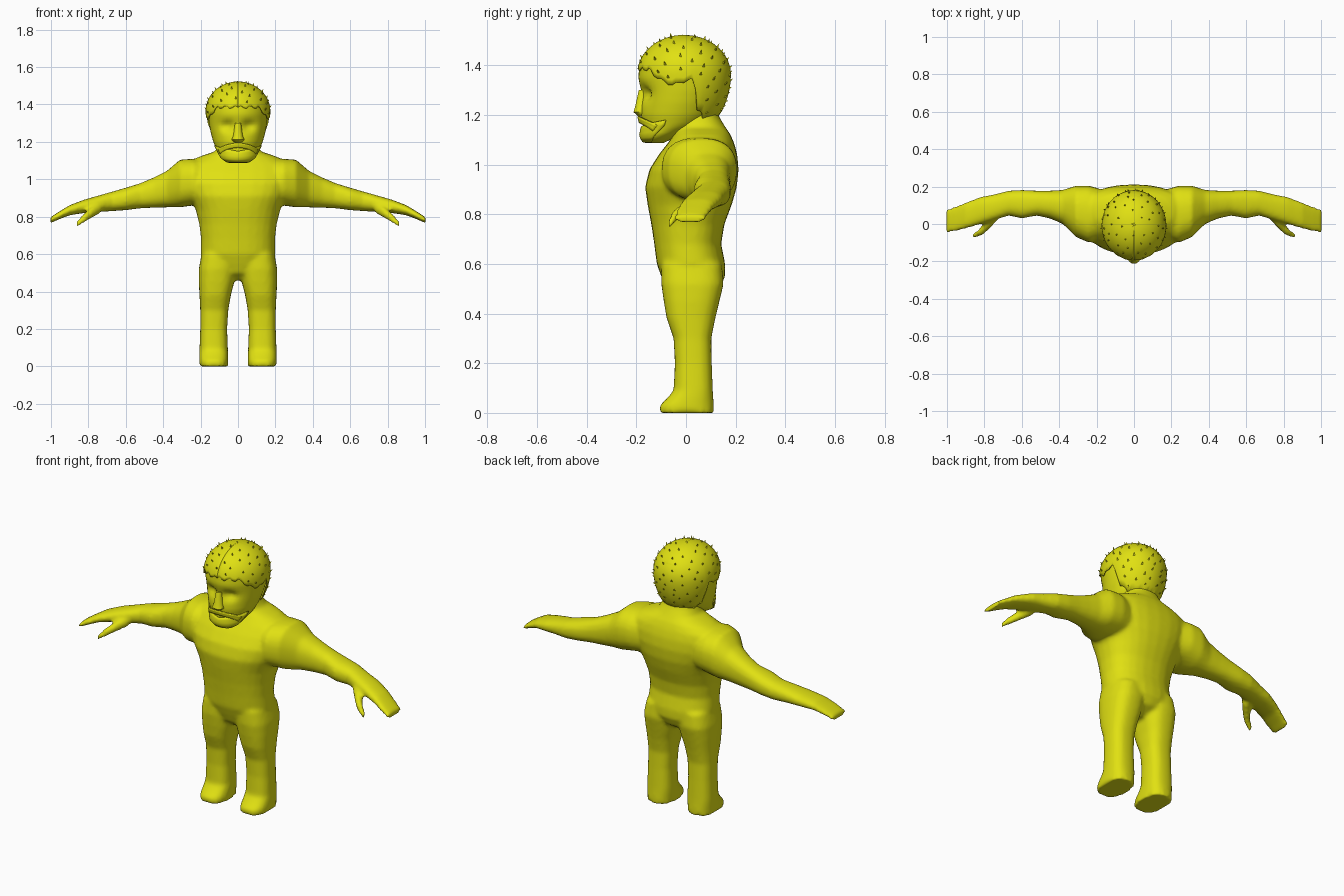
import bpy, bmesh, math, random
from mathutils import Vector, Matrix

if "Cube" in bpy.data.objects:
    bpy.data.objects.remove(bpy.data.objects["Cube"])

random.seed(4)
mat = bpy.data.materials.new("yellow")
mat.diffuse_color = (0.75, 0.75, 0.006, 1)
mat.use_nodes = True
mat.node_tree.nodes["Principled BSDF"].inputs["Base Color"].default_value = mat.diffuse_color


def finish(bm, name, angle=60):
    bmesh.ops.recalc_face_normals(bm, faces=bm.faces)
    me = bpy.data.meshes.new(name)
    bm.to_mesh(me)
    bm.free()
    me.materials.append(mat)
    ob = bpy.data.objects.new(name, me)
    bpy.context.collection.objects.link(ob)
    bpy.ops.object.select_all(action='DESELECT')
    ob.select_set(True)
    bpy.context.view_layer.objects.active = ob
    bpy.ops.object.shade_smooth_by_angle(angle=math.radians(angle))
    return ob


def loft(bm, rings):
    """Skin a list of closed rings of points and cap both ends."""
    loops = [[bm.verts.new(p) for p in r] for r in rings]
    n = len(loops[0])
    for a, b in zip(loops, loops[1:]):
        for i in range(n):
            j = (i + 1) % n
            bm.faces.new((a[i], a[j], b[j], b[i]))
    bm.faces.new(loops[0])
    bm.faces.new(loops[-1])


def oval(n=28, power=2.0):
    for i in range(n):
        a = math.tau * i / n
        c, s = math.cos(a), math.sin(a)
        yield (math.copysign(abs(c) ** (2 / power), c),
               math.copysign(abs(s) ** (2 / power), s))


def upright(rows, power=2.3):
    """Rows of height, centre x, half width, front y, back y."""
    return [[(cx + w * c, (f + b) / 2 + (b - f) / 2 * s, z) for c, s in oval(power=power)]
            for z, cx, w, f, b in rows]


# Body: torso, legs, arms and thumbs fused into one skin
torso = [(0.46, 0, 0.04, -0.03, 0.07), (0.50, 0, 0.11, -0.08, 0.135),
         (0.55, 0, 0.18, -0.10, 0.158), (0.60, 0, 0.20, -0.118, 0.158),
         (0.68, 0, 0.198, -0.128, 0.142), (0.76, 0, 0.207, -0.140, 0.155),
         (0.84, 0, 0.227, -0.155, 0.185), (0.91, 0, 0.262, -0.165, 0.205),
         (0.98, 0, 0.295, -0.148, 0.212), (1.04, 0, 0.30, -0.110, 0.207),
         (1.085, 0, 0.28, -0.075, 0.195), (1.12, 0, 0.21, -0.05, 0.18),
         (1.15, 0, 0.12, -0.045, 0.16), (1.19, 0, 0.10, -0.05, 0.135),
         (1.25, 0, 0.095, -0.05, 0.115)]
leg = [(0.0, 0.13, 0.077, -0.108, 0.112), (0.03, 0.13, 0.077, -0.106, 0.112),
       (0.06, 0.13, 0.077, -0.075, 0.11), (0.09, 0.13, 0.076, -0.05, 0.108),
       (0.2, 0.13, 0.072, -0.045, 0.104), (0.3, 0.127, 0.075, -0.05, 0.102),
       (0.38, 0.122, 0.084, -0.078, 0.118), (0.45, 0.115, 0.095, -0.09, 0.135),
       (0.52, 0.11, 0.10, -0.10, 0.152), (0.60, 0.10, 0.095, -0.10, 0.145)]
# Arm rows: x, front y, back y, bottom z, top z
arm = [(0.12, -0.06, 0.17, 0.87, 1.09), (0.24, -0.10, 0.205, 0.86, 1.11),
       (0.31, -0.07, 0.205, 0.85, 1.105), (0.38, 0.0, 0.182, 0.85, 1.045),
       (0.45, 0.03, 0.178, 0.848, 1.01), (0.52, 0.045, 0.178, 0.845, 0.98),
       (0.60, 0.03, 0.182, 0.835, 0.955), (0.67, 0.045, 0.178, 0.83, 0.935),
       (0.75, 0.02, 0.158, 0.825, 0.912), (0.82, 0.0, 0.145, 0.82, 0.892),
       (0.90, -0.025, 0.115, 0.808, 0.862), (0.96, -0.042, 0.092, 0.785, 0.825),
       (1.003, -0.048, 0.077, 0.765, 0.797)]
thumb = [((0.74, 0.045, 0.85), 0.032), ((0.78, 0.0, 0.825), 0.03),
         ((0.82, -0.045, 0.795), 0.024), ((0.865, -0.068, 0.757), 0.015)]

bm = bmesh.new()
loft(bm, upright(torso))
for side in (-1, 1):
    loft(bm, upright([(z, side * cx, w, f, b) for z, cx, w, f, b in leg], 2.6))
    loft(bm, [[(side * x, (f + b) / 2 + (b - f) / 2 * c, (lo + hi) / 2 + (hi - lo) / 2 * s)
               for c, s in oval(power=2.4)] for x, f, b, lo, hi in arm])
    loft(bm, [[(side * (p[0] + r * 0.5 * s), p[1] + r * 0.6 * s, p[2] + r * c)
               for c, s in oval(12)] for p, r in thumb])
body = finish(bm, "body")
m = body.modifiers.new("fuse", 'REMESH')
m.mode, m.voxel_size, m.use_smooth_shade = 'VOXEL', 0.011, True
m = body.modifiers.new("blend", 'SMOOTH')
m.factor, m.iterations = 0.5, 5

# Head rows: height, half width, front y, back y
head = [(1.088, 0.05, -0.165, -0.09), (1.115, 0.09, -0.182, -0.03),
        (1.16, 0.115, -0.172, 0.07), (1.20, 0.132, -0.182, 0.11),
        (1.25, 0.146, -0.180, 0.135), (1.30, 0.155, -0.182, 0.155),
        (1.35, 0.160, -0.192, 0.168), (1.40, 0.160, -0.188, 0.170),
        (1.45, 0.142, -0.165, 0.152), (1.48, 0.115, -0.13, 0.122),
        (1.505, 0.055, -0.06, 0.06)]


def skull(angle, z, grow=0.0):
    """Point on the head; angle 0 faces forward."""
    z = min(max(z, head[0][0]), head[-1][0])
    for a, b in zip(head, head[1:]):
        if z <= b[0]:
            break
    t = (z - a[0]) / (b[0] - a[0])
    w, f, k = (a[i] + (b[i] - a[i]) * t for i in (1, 2, 3))
    x, y = (w + grow) * math.sin(angle), (f + k) / 2 - ((k - f) / 2 + grow) * math.cos(angle)
    if y < -0.05:  # eye sockets
        y += 0.03 * math.exp(-((abs(x) - 0.055) / 0.035) ** 2 - ((z - 1.285) / 0.028) ** 2)
    return Vector((x, y, z))


bm = bmesh.new()
loft(bm, [[skull(math.tau * i / 48, 1.088 + 0.417 * j / 30) for i in range(48)]
          for j in range(31)])
finish(bm, "head")

# Nose
bm = bmesh.new()
loft(bm, [[(w * c, y + d * s, z) for c, s in oval(10)] for z, w, y, d in
          ((1.195, 0.018, -0.175, 0.02), (1.212, 0.034, -0.18, 0.033),
           (1.235, 0.025, -0.18, 0.026), (1.30, 0.016, -0.175, 0.016))])
finish(bm, "nose")


def patch(name, fn, nu, nv, thick):
    bm = bmesh.new()
    g = [[bm.verts.new(fn(u / nu, v / nv)) for u in range(nu + 1)] for v in range(nv + 1)]
    for v in range(nv):
        for u in range(nu):
            bm.faces.new((g[v][u], g[v][u + 1], g[v + 1][u + 1], g[v + 1][u]))
    ob = finish(bm, name)
    m = ob.modifiers.new("thickness", 'SOLIDIFY')
    m.thickness, m.offset = thick, 0


# Moustache drooping to both sides, and chin beard
def moustache(u, v):
    a = (u - 0.5) * 2.1
    return skull(a, 1.195 - 0.035 * abs(2 * u - 1) ** 1.5 - 0.025 * v,
                 0.006 + 0.006 * (1 - abs(2 * u - 1)))


def beard(u, v):
    a = (u - 0.5) * 2.6
    top = 1.15 + 0.03 * abs(2 * u - 1)
    return skull(a, 1.092 + (top - 1.092) * v, 0.005)


patch("moustache", moustache, 16, 3, 0.008)
patch("beard", beard, 20, 4, 0.006)


# Hair cap with a ragged hairline, low at the nape
def hairline(a):
    d = abs((a + math.pi) % math.tau - math.pi)
    keys = [(0, 1.385), (0.7, 1.385), (1.05, 1.34), (1.35, 1.32), (1.6, 1.34), (1.8, 1.34),
            (1.9, 1.23), (2.2, 1.185), (math.pi, 1.18)]
    for (d0, z0), (d1, z1) in zip(keys, keys[1:]):
        if d <= d1:
            return z0 + (z1 - z0) * (d - d0) / (d1 - d0) + 0.008 * math.sin(d * 19)
    return keys[-1][1]


def hair_point(a, z):
    h = (z - 1.365) / (0.155 if z > 1.365 else 0.25)
    r = math.sqrt(max(0, 1 - h * h))
    return Vector((0.17 * r * math.sin(a), -0.008 - 0.186 * r * math.cos(a), z))


def hair(u, v):
    a, low = math.tau * u, hairline(math.tau * u)
    return hair_point(a, low + (1.52 - low) * math.sin(v * math.pi / 2))


patch("hair", hair, 72, 14, 0.006)

# Small pointed tufts scattered over the hair
bm = bmesh.new()
count = 130
for i in range(count):
    a = i * 2.39996 + random.uniform(-0.1, 0.1)
    z = 1.515 - 0.32 * (i + 0.5) / count
    if z < hairline(a) + 0.02:
        continue
    p = hair_point(a, z)
    out = (p - Vector((0, 0, 1.36))).normalized()
    tip = (out + Vector((0, 0, 0.9))).normalized()
    frame = Matrix.Translation(p + tip * 0.004) @ tip.to_track_quat('Z', 'Y').to_matrix().to_4x4()
    bmesh.ops.create_cone(bm, cap_ends=True, segments=3, radius1=0.01, radius2=0,
                          depth=0.026, matrix=frame)
finish(bm, "hair_tufts", 20)
